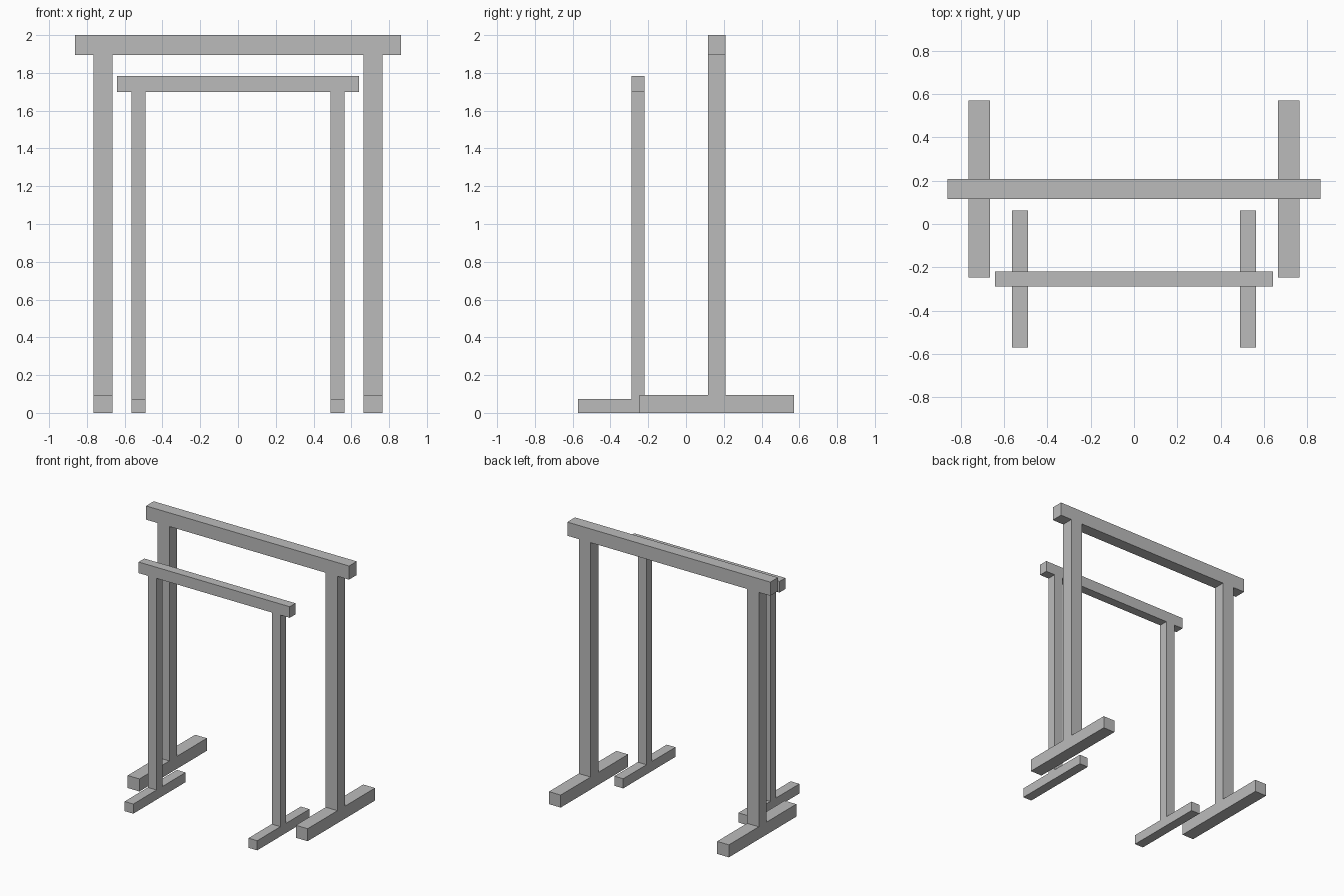
import bpy

# Remove the default cube
cube = bpy.data.objects.get("Cube")
if cube:
    bpy.data.objects.remove(cube, do_unlink=True)

# Single plain grey
GREY = (0.5, 0.5, 0.5, 1.0)
grey = bpy.data.materials.new("plain_grey")
grey.use_nodes = True
grey.diffuse_color = GREY
grey.node_tree.nodes["Principled BSDF"].inputs["Base Color"].default_value = GREY


def box(name, centre, size):
    """Flat-shaded box with its scale applied to the mesh."""
    bpy.ops.mesh.primitive_cube_add(size=1, location=centre)
    obj = bpy.context.object
    obj.name = obj.data.name = name
    for v in obj.data.vertices:
        v.co = [c * s for c, s in zip(v.co, size)]
    obj.data.materials.append(grey)
    return obj


def frame(label, y, height, beam_length, beam_height,
          post_x, width, depth, foot_length, foot_height):
    """Free-standing frame: a top beam on two posts, each on a foot."""
    beam_bottom = height - beam_height
    box(label + "_top_beam", (0, y, height - beam_height / 2),
        (beam_length, depth, beam_height))

    for side, sign in (("left", 1), ("right", -1)):
        x = sign * post_x
        box(f"{label}_{side}_post", (x, y, (foot_height + beam_bottom) / 2),
            (width, depth, beam_bottom - foot_height))
        box(f"{label}_{side}_foot", (x, y, foot_height / 2),
            (width, foot_length, foot_height))


# Tall frame at the back
frame("tall_frame", y=0.162, height=2.0, beam_length=1.724, beam_height=0.105,
      post_x=0.714, width=0.1, depth=0.093, foot_length=0.818, foot_height=0.096)

# Smaller frame nested in front
frame("small_frame", y=-0.254, height=1.783, beam_length=1.283, beam_height=0.085,
      post_x=0.526, width=0.074, depth=0.07, foot_length=0.634, foot_height=0.074)
